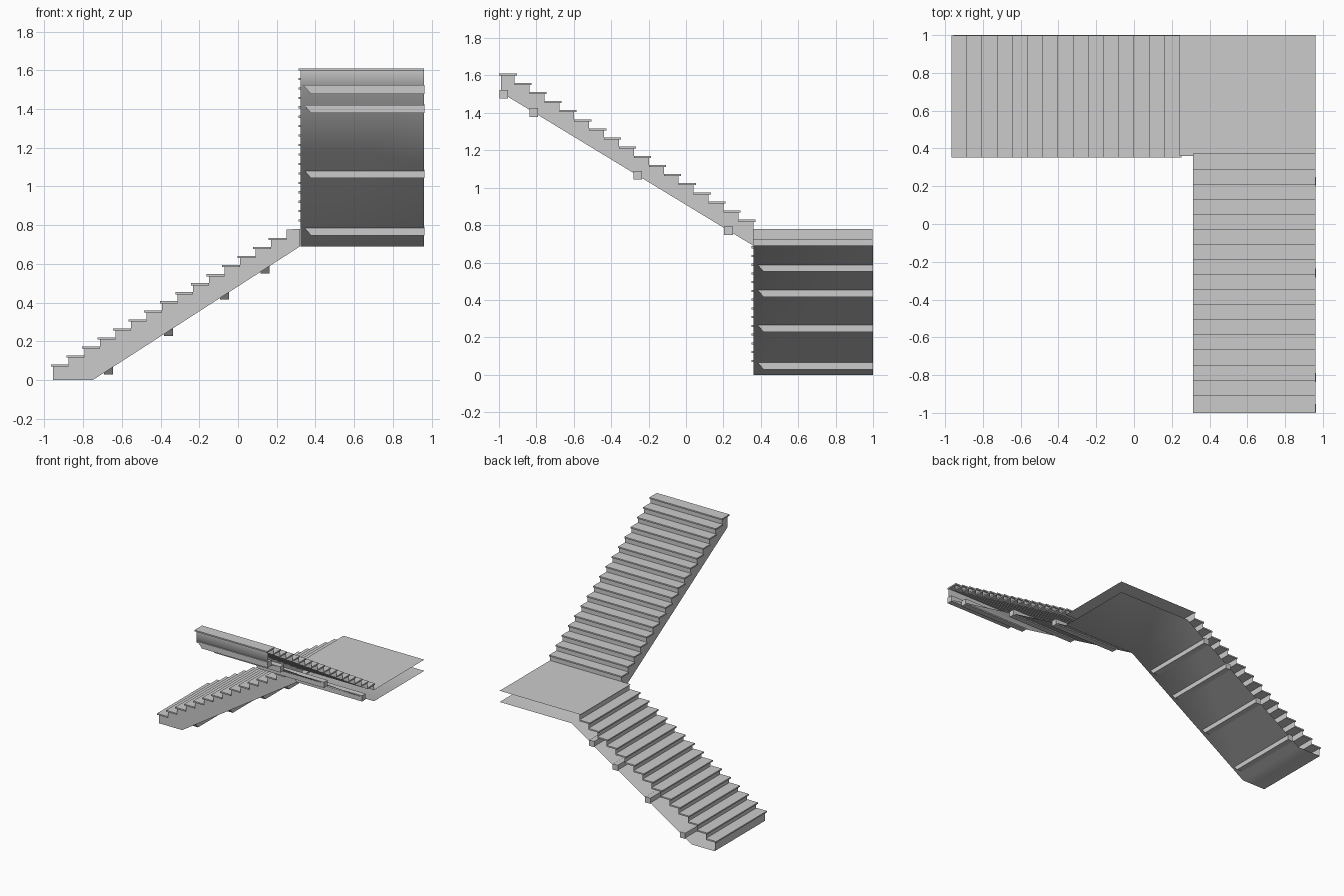
import bpy, bmesh
from mathutils import Matrix

cube = bpy.data.objects.get("Cube")
if cube:
    bpy.data.objects.remove(cube, do_unlink=True)

grey = bpy.data.materials.new("light_grey")
grey.use_nodes = True
grey.diffuse_color = (0.6, 0.6, 0.6, 1)
bsdf = next(n for n in grey.node_tree.nodes if n.type == 'BSDF_PRINCIPLED')
bsdf.inputs["Base Color"].default_value = grey.diffuse_color

LAND, UNDER = 0.78, 0.69      # landing top and underside heights
LIP, THICK = 0.012, 0.011     # nosing overhang and tread thickness
BEAM = 0.023                  # half the beam's square section
IDENT = Matrix()
TURN = Matrix.Rotation(-1.5707963, 4, 'Z')   # second flight climbs toward -y


def finish(name, bm, turn=IDENT, smooth=False):
    bm.transform(turn)
    mesh = bpy.data.meshes.new(name)
    bm.to_mesh(mesh)
    bm.free()
    mesh.materials.append(grey)
    for p in mesh.polygons:
        p.use_smooth = smooth
    obj = bpy.data.objects.new(name, mesh)
    bpy.context.collection.objects.link(obj)
    return obj


def face(bm, pts):
    return bm.faces.new([bm.verts.new(p) for p in pts])


def prism(bm, profile, w0, w1, shift=None):
    """Closed solid: (s, z) profile swept across the width; shift(z) skews the near end."""
    near = [bm.verts.new((s, w0 + (shift(z) if shift else 0), z)) for s, z in profile]
    far = [bm.verts.new((s, w1, z)) for s, z in profile]
    n = len(profile)
    new = [bm.faces.new(near), bm.faces.new(far[::-1])]
    for i in range(n):
        j = (i + 1) % n
        new.append(bm.faces.new((near[j], near[i], far[i], far[j])))
    bmesh.ops.recalc_face_normals(bm, faces=new)


def flight(prefix, turn, w0, w1, start, run, z_first, rise, count, z_base,
           end, last_riser, tail, beams, mitre):
    """s runs along the climb, w across it; the w0 side is closed, the w1 side open."""
    noses = [(start + i * run, z_first + i * rise) for i in range(count)]

    # treads with projecting nosings
    bm = bmesh.new()
    for s, z in noses:
        e = min(s + run + LIP, end)
        if (s, z) == noses[-1] and not last_riser:
            e = end
        prism(bm, [(s, z - THICK), (e, z - THICK), (e, z), (s, z)], w0 - 0.009, w1)
    finish(prefix + "_treads", bm, turn)

    # risers, and the stepped outline for the side panel
    bm = bmesh.new()
    outline, low = [], z_base
    steps = noses + ([(start + count * run, LAND)] if last_riser else [])
    for s, z in steps:
        r = s + LIP
        face(bm, [(r, w1, low), (r, w0, low), (r, w0, z), (r, w1, z)])
        outline += [(r, low), (r, z - 0.002)]
        low = z - 0.002
    finish(prefix + "_risers", bm, turn)

    # stepped panel on the inner side
    bm = bmesh.new()
    f = face(bm, [(s, w0, z) for s, z in (outline + tail)[::-1]])
    f.normal_update()
    if f.normal.y > 0:
        f.normal_flip()
    bmesh.ops.triangulate(bm, faces=[f], ngon_method='EAR_CLIP')
    finish(prefix + "_side_panel", bm, turn)

    # square support beams with a mitred inner end
    bm = bmesh.new()
    for s, z in beams:
        square = [(s - BEAM, z - BEAM), (s + BEAM, z - BEAM),
                  (s + BEAM, z + BEAM), (s - BEAM, z + BEAM)]
        prism(bm, square, w0 + mitre, w1 + 0.003,
              lambda h, c=z: 0.04 * (c + BEAM - h) / (2 * BEAM))
    finish(prefix + "_support_beams", bm, turn)


# lower flight climbs toward +x
soffit1 = lambda s: (s, (s + 0.75) * UNDER / 1.07)
flight("lower", IDENT, 0.36, 0.997, -0.967, 0.0804, 0.08, 0.0467, 15, 0.0,
       0.3, True, [(0.32, LAND), (0.32, UNDER), (-0.75, 0)],
       [soffit1(s) for s in (-0.67, -0.36, -0.07, 0.14)], 0.015)

# upper flight climbs toward -y
soffit2 = lambda s: (s, UNDER + (s + 0.36) * 0.607)
flight("upper", TURN, 0.322, 0.96, -0.372, 0.0798, 0.829, 0.0488, 17, LAND,
       1.0, False, [(0.99, 1.6), soffit2(0.99), (-0.36, UNDER)],
       [soffit2(s) for s in (0.975, 0.813, 0.259, -0.227)], 0.015)

# landing floor
bm = bmesh.new()
face(bm, [(0.24, 0.36, LAND), (0.96, 0.36, LAND), (0.96, 1, LAND), (0.24, 1, LAND)])
finish("landing_floor", bm)

# continuous underside: foot, lower slope, landing, upper slope and top end
bm = bmesh.new()
rows = [[(s, w, z) for w in (0.36, 1)] for s, z in ((-0.955, 0), (-0.75, 0), (0.322, UNDER), (0.96, UNDER))]
rows = [[bm.verts.new(p) for p in row] for row in rows]
for a, b in zip(rows, rows[1:]):
    bm.faces.new((a[0], a[1], b[1], b[0]))
prev = [rows[2][0], rows[3][0]]
for s, z in (soffit2(0.99), (0.99, 1.6)):
    row = [bm.verts.new((w, -s, z)) for w in (0.322, 0.96)]
    bm.faces.new((prev[0], prev[1], row[1], row[0]))
    prev = row
finish("underside", bm, smooth=True)
